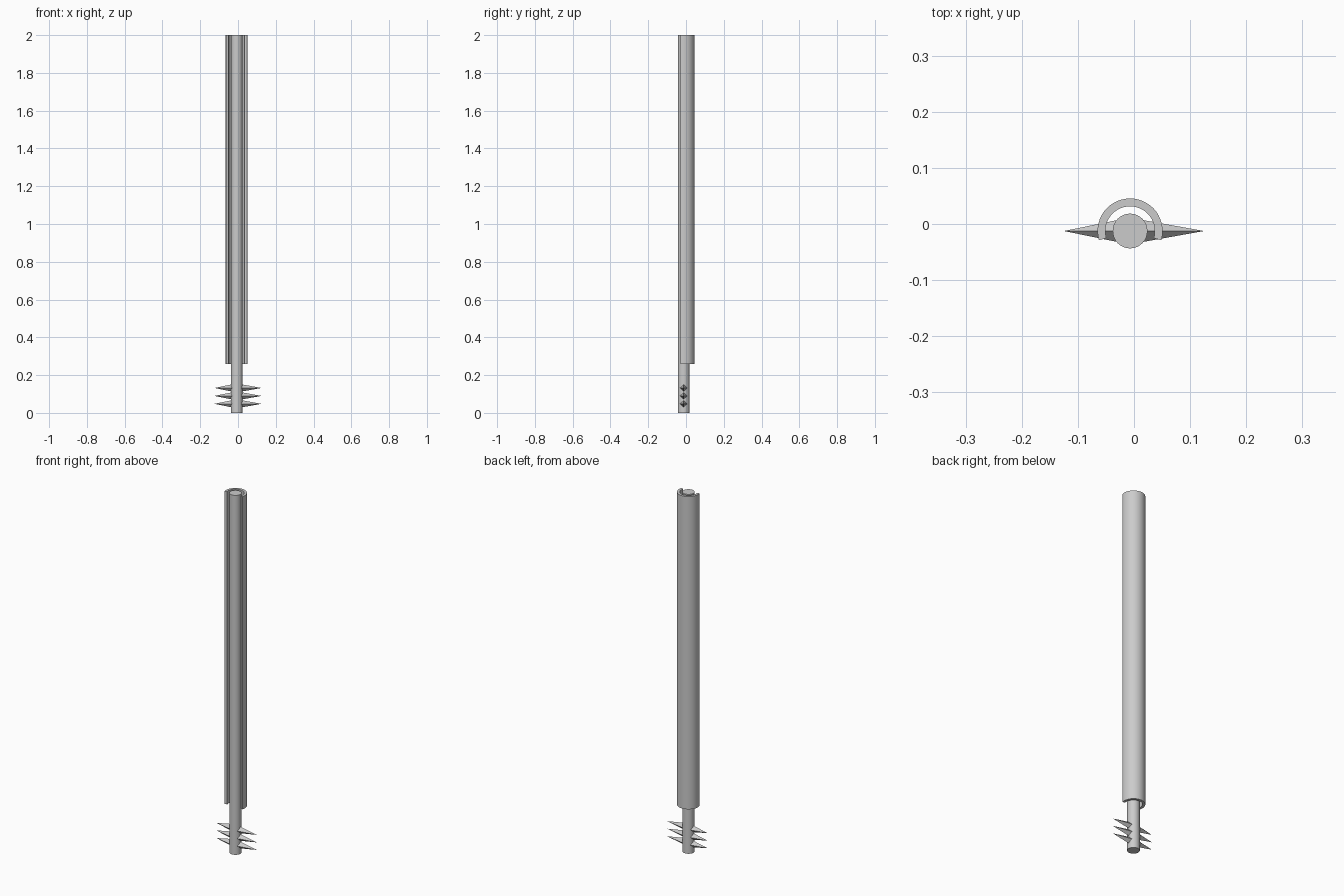
import bpy, bmesh, math

if "Cube" in bpy.data.objects:
    bpy.data.objects.remove(bpy.data.objects["Cube"])

CX, CY = -0.007, -0.0125   # shared axis of rod and sleeve


def finish(name, bm, smooth=True):
    bmesh.ops.recalc_face_normals(bm, faces=bm.faces[:])
    mesh = bpy.data.meshes.new(name)
    bm.to_mesh(mesh)
    bm.free()
    ob = bpy.data.objects.new(name, mesh)
    bpy.context.collection.objects.link(ob)
    if smooth:
        bpy.ops.object.select_all(action='DESELECT')
        ob.select_set(True)
        bpy.context.view_layer.objects.active = ob
        bpy.ops.object.shade_smooth_by_angle(angle=math.radians(30))
    return ob


def extruded(name, points, z0, z1):
    """Extrude a closed outline around the shared axis."""
    bm = bmesh.new()
    face = bm.faces.new([bm.verts.new((CX + x, CY + y, z0)) for x, y in points])
    top = bmesh.ops.extrude_face_region(bm, geom=[face], use_keep_orig=True)['geom']
    for v in top:
        if isinstance(v, bmesh.types.BMVert):
            v.co.z = z1
    return finish(name, bm)


def arc(radius, start, end, steps):
    angles = [math.radians(start + (end - start) * i / steps) for i in range(steps + 1)]
    return [(radius * math.cos(a), radius * math.sin(a)) for a in angles]


# Full-length inner rod
extruded("rod", arc(0.031, 0, 360, 32)[:-1], 0, 2)

# Open half-tube sleeve, slot facing the front
extruded("sleeve", arc(0.058, -16.5, 196.5, 28) + arc(0.044, 196.5, -16.5, 28), 0.26, 2)

# Three pairs of four-sided spikes near the foot
for i, z in enumerate((0.048, 0.09, 0.132)):
    for label, side in (("left", -1), ("right", 1)):
        bm = bmesh.new()
        base_x = CX + side * 0.02
        base = [bm.verts.new((base_x, CY + dy, z + dz))
                for dy, dz in ((0.02, 0), (0, 0.02), (-0.02, 0), (0, -0.02))]
        tip = bm.verts.new((side * 0.125, CY, z))
        bm.faces.new(base)
        for k in range(4):
            bm.faces.new((base[k], base[(k + 1) % 4], tip))
        finish(f"spike_{label}_{i + 1}", bm, smooth=False)
